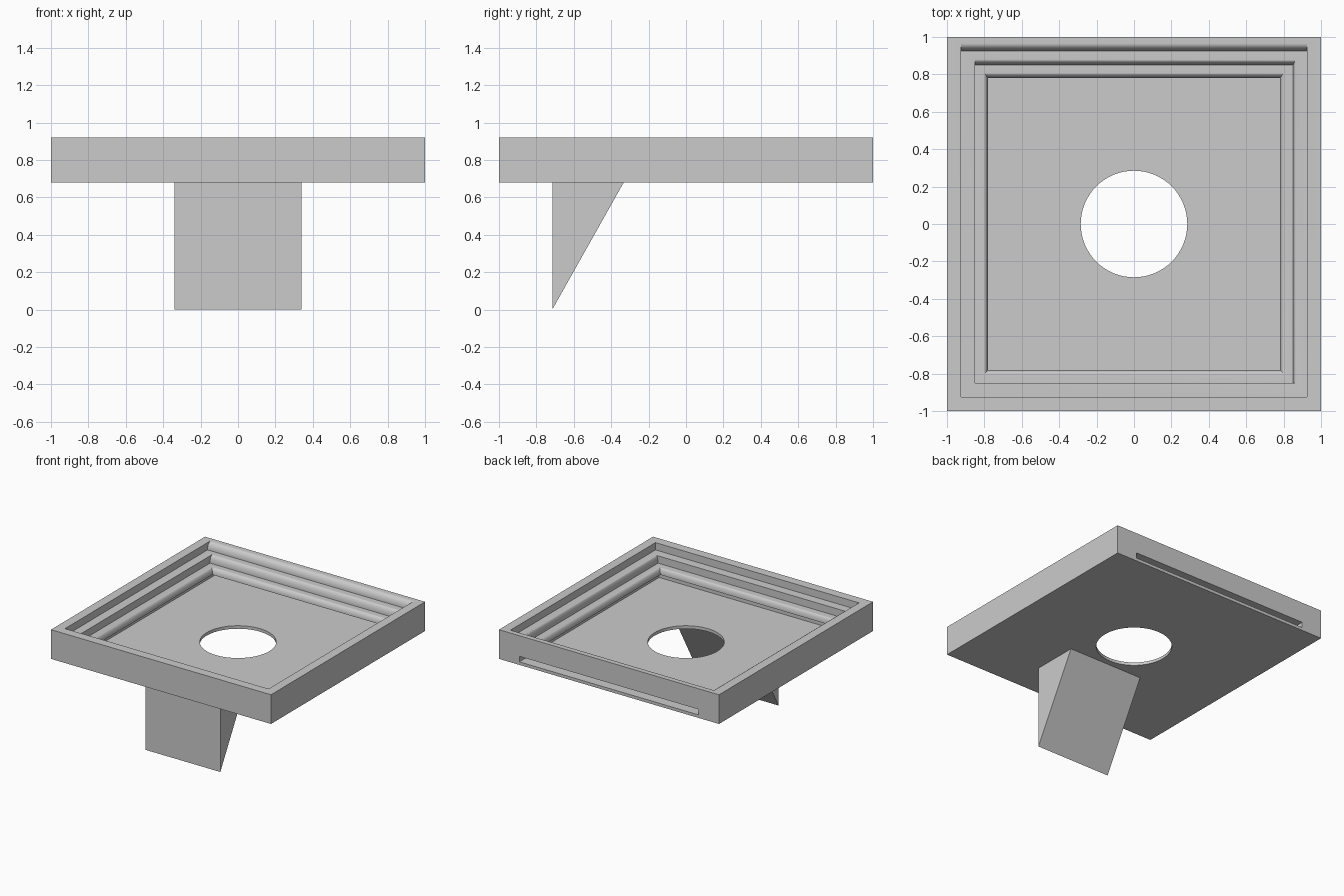
import bpy, bmesh, math

cube = bpy.data.objects.get("Cube")
if cube:
    bpy.data.objects.remove(cube, do_unlink=True)

grey = bpy.data.materials.new("plain grey")
grey.use_nodes = True
colour = (0.6, 0.6, 0.6, 1)
grey.diffuse_color = colour
grey.node_tree.nodes["Principled BSDF"].inputs["Base Color"].default_value = colour

BASE, TOP, FLOOR = 0.68, 0.92, 0.705


def make(name, bm, helper=False):
    bmesh.ops.recalc_face_normals(bm, faces=bm.faces)
    mesh = bpy.data.meshes.new(name)
    bm.to_mesh(mesh)
    bm.free()
    mesh.materials.append(grey)
    obj = bpy.data.objects.new(name, mesh)
    bpy.context.collection.objects.link(obj)
    obj.hide_render = helper
    return obj


def loft(name, rings, helper=False):
    """Skin a stack of closed rings and cap both ends."""
    bm = bmesh.new()
    loops = [[bm.verts.new(p) for p in ring] for ring in rings]
    for a, b in zip(loops, loops[1:]):
        for i in range(len(a)):
            j = (i + 1) % len(a)
            bm.faces.new((a[i], a[j], b[j], b[i]))
    bm.faces.new(loops[0])
    bm.faces.new(loops[-1])
    return make(name, bm, helper)


def rect(x0, x1, y0, y1, z):
    return [(x0, y0, z), (x1, y0, z), (x1, y1, z), (x0, y1, z)]


def pocket(name, half, bottom, top, left=0, right=0, front=0, back=0, steps=10):
    """Square recess whose walls roll outward at the top by the given amounts."""
    rings = [rect(-half, half, -half, half, bottom - 0.02)]
    for i in range(steps + 1):
        a = math.pi / 2 * i / steps
        out = 1 - math.cos(a)
        rings.append(rect(-half - left * out, half + right * out,
                          -half - front * out, half + back * out,
                          bottom + (top - bottom) * math.sin(a)))
    if bottom > 0.76:
        rings[0] = rings[1]
        rings = rings[1:]
    rings.append([(x, y, z + 0.01) for x, y, z in rings[-1]])
    return loft(name, rings, True)


# Square tray block
tray = loft("tray", [rect(-1, 1, -1, 1, z) for z in (BASE, TOP)])

# Stepped recess, panel groove open at the back, and round hole
circle = [(0.285 * math.cos(math.tau * i / 64), 0.285 * math.sin(math.tau * i / 64))
          for i in range(64)]
cutters = [
    pocket("upper_recess_cutter", 0.925, 0.86, TOP, back=0.04),
    pocket("middle_recess_cutter", 0.85, 0.80, 0.86, right=0.015, back=0.03),
    pocket("lower_recess_cutter", 0.78, 0.75, 0.80,
           left=0.022, right=0.022, front=0.022, back=0.03),
    loft("panel_groove_cutter",
         [rect(-0.815, 0.815, -0.815, 1.1, z) for z in (FLOOR, 0.75)], True),
    loft("hole_cutter", [[(x, y, z) for x, y in circle] for z in (0.6, 0.73)], True),
]
bpy.context.view_layer.objects.active = tray
tray.select_set(True)
for cutter in cutters:
    mod = tray.modifiers.new(cutter.name, 'BOOLEAN')
    mod.operation = 'DIFFERENCE'
    mod.solver = 'EXACT'
    mod.object = cutter
    bpy.ops.object.modifier_apply(modifier=mod.name)
for cutter in cutters:
    bpy.data.objects.remove(cutter, do_unlink=True)
bpy.ops.object.shade_smooth_by_angle(angle=math.radians(30))

# Wedge bracket under the front
side = [(-0.715, 0), (-0.715, BASE + 0.005), (-0.33, BASE + 0.005)]
loft("wedge_bracket", [[(x, y, z) for y, z in side] for x in (-0.34, 0.34)])
